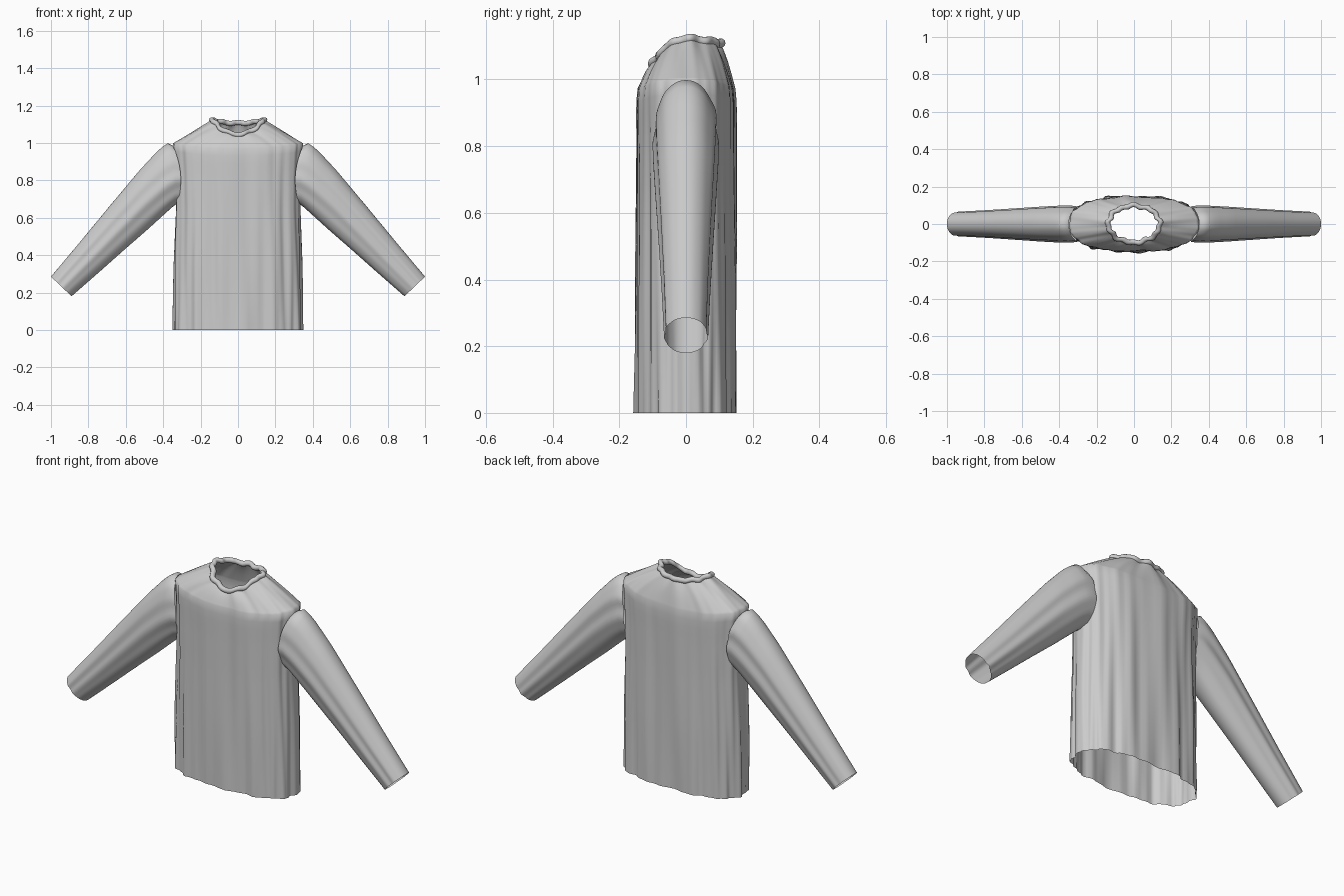
import bpy, bmesh, math
from math import sin, cos, pi

if "Cube" in bpy.data.objects:
    bpy.data.objects.remove(bpy.data.objects["Cube"])


def power(v, n):
    return math.copysign(abs(v) ** (2 / n), v)


def loft(name, rings, close=False):
    """Skin a list of closed point rings into one smooth sheet."""
    bm = bmesh.new()
    rows = [[bm.verts.new(p) for p in ring] for ring in rings]
    n = len(rows[0])
    pairs = list(zip(rows, rows[1:])) + ([(rows[-1], rows[0])] if close else [])
    for a, b in pairs:
        for i in range(n):
            j = (i + 1) % n
            bm.faces.new((a[i], a[j], b[j], b[i]))
    bmesh.ops.recalc_face_normals(bm, faces=bm.faces)
    me = bpy.data.meshes.new(name)
    bm.to_mesh(me)
    bm.free()
    ob = bpy.data.objects.new(name, me)
    bpy.context.collection.objects.link(ob)
    for p in me.polygons:
        p.use_smooth = True
    return ob


def table(rows, t):
    """Linear interpolation in rows of (t, values...)."""
    for a, b in zip(rows, rows[1:]):
        if t <= b[0]:
            f = (t - a[0]) / (b[0] - a[0])
            return [u + (v - u) * f for u, v in zip(a[1:], b[1:])]
    return rows[-1][1:]


def folds(t, h):
    """Vertical cloth folds, drifting slightly with height."""
    return (0.5 * sin(11 * t + 0.8 * h) + 0.3 * sin(17 * t + 1.3 - h)
            + 0.3 * sin(29 * t + 2.1 + 0.6 * h))


def neck(t, grow=0.0):
    s = sin(t)
    w = 0.004 * sin(13 * t) + 0.003 * sin(8 * t + 1)
    z = 1.121 - (0.076 if s < 0 else 0.015) * s * s + 0.003 * sin(9 * t)
    return ((0.137 + w + grow) * cos(t), (0.098 + w + grow) * s, z)


# Torso: body tube, rounded shoulder edge, then yoke up to the neckline
N = 120
angles = [2 * pi * i / N for i in range(N)]
body = [(0, 0.343, 0.149), (0.35, 0.340, 0.149), (0.65, 0.332, 0.147),
        (0.85, 0.335, 0.147), (0.95, 0.341, 0.148), (1, 0.346, 0.144)]


def body_point(t, h):
    a, b = table(body, h)
    amp = 0.011 * (1 - 0.55 * h)
    r = amp * folds(t, 3 * h)
    top = 0.972 + 0.026 * cos(t) ** 2
    return ((a + r) * 1.0 * power(cos(t), 2.5) , b * power(sin(t), 2.5) + r * sin(t), top * h)


rings = [[body_point(t, i / 24) for t in angles] for i in range(25)]
for f in (0.06, 0.14, 0.3, 0.5, 0.7, 0.85, 1.0):
    ring = []
    for t in angles:
        p, q = body_point(t, 1), neck(t)
        lift = 0.012 * sin(pi * f) * abs(sin(t))
        ring.append((p[0] + (q[0] - p[0]) * f, p[1] + (q[1] - p[1]) * f,
                     p[2] + (q[2] - p[2]) * f + lift))
    rings.append(ring)
loft("torso", rings)

# Collar: rolled tube around the neckline
rings = []
for t in angles:
    c = neck(t)
    rings.append([(c[0] + 0.014 * cos(u) * cos(t), c[1] + 0.014 * cos(u) * sin(t),
                   c[2] + 0.014 * sin(u)) for u in [2 * pi * k / 10 for k in range(10)]])
loft("collar", rings, close=True)

# Sleeves: fraction, upper edge x z, lower edge x z, half depth, armhole bow
sleeve = [(0, 0.348, 0.985, 0.325, 0.675, 0.092, 0.030),
          (0.04, 0.375, 0.998, 0.345, 0.662, 0.096, 0.024),
          (0.10, 0.420, 0.968, 0.390, 0.622, 0.096, 0.012),
          (0.25, 0.525, 0.855, 0.480, 0.540, 0.090, 0),
          (0.5, 0.690, 0.658, 0.620, 0.418, 0.080, 0),
          (0.75, 0.845, 0.470, 0.755, 0.298, 0.071, 0),
          (1, 1.0, 0.285, 0.890, 0.180, 0.064, 0)]
for name, side in (("right_sleeve", 1), ("left_sleeve", -1)):
    rings = []
    for i in range(26):
        f = i / 25
        ux, uz, lx, lz, d, bow = table(sleeve, f)
        ring = []
        for k in range(64):
            t = 2 * pi * k / 64
            r = 1 + 0.05 * (0.6 * sin(7 * t + 1 + f) + 0.5 * sin(11 * t + 2 - f)) * abs(sin(t))
            c, s = cos(t) * 0.5, power(sin(t), 2.2) * r
            ring.append((side * ((ux + lx) / 2 + (ux - lx) * c - bow * sin(t) ** 2),
                         d * s, (uz + lz) / 2 + (uz - lz) * c))
        rings.append(ring)
    loft(name, rings)
